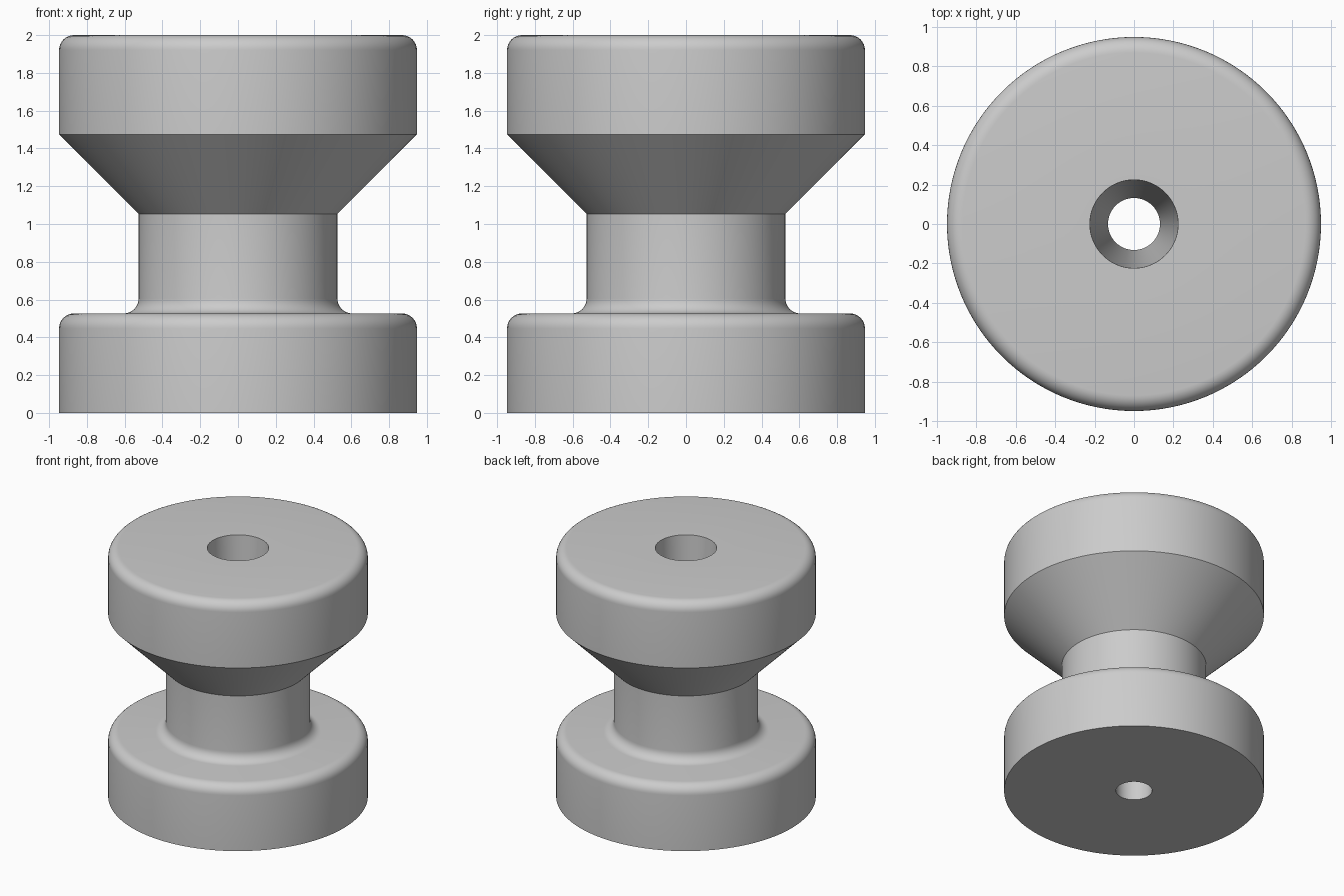
import bpy, bmesh, math
from mathutils import Matrix, Vector

cube = bpy.data.objects.get("Cube")
if cube:
    bpy.data.objects.remove(cube, do_unlink=True)

SEGMENTS = 128
UNIT = 1 / 19                 # the part is 38 steps tall
RIM, NECK, FILLET = 18, 10, 1.5
BORE_TOP, BORE_BOTTOM = 4.25, 2.5


def arc(r, z, start, end, steps=8):
    """Fillet points around the centre (r, z), angles in degrees."""
    angles = [math.radians(start + (end - start) * i / steps) for i in range(steps + 1)]
    return [(r + FILLET * math.cos(a), z + FILLET * math.sin(a)) for a in angles]


# Closed half section: base, filleted neck, flared head, tapered bore
profile = [(BORE_BOTTOM, 0), (RIM, 0)]
profile += arc(RIM - FILLET, 10 - FILLET, 0, 90)
profile += arc(NECK + FILLET, 10 + FILLET, 270, 180)
profile += [(NECK, 20), (RIM, 28)]
profile += arc(RIM - FILLET, 38 - FILLET, 0, 90)
profile += [(BORE_TOP, 38)]

# Turn the section around the z axis
bm = bmesh.new()
rings = []
for i in range(SEGMENTS):
    turn = Matrix.Rotation(math.tau * i / SEGMENTS, 3, 'Z')
    rings.append([bm.verts.new(turn @ Vector((r, 0, z)) * UNIT) for r, z in profile])
for i, ring in enumerate(rings):
    following = rings[(i + 1) % SEGMENTS]
    for j in range(len(profile)):
        k = (j + 1) % len(profile)
        bm.faces.new((ring[j], following[j], following[k], ring[k]))
bmesh.ops.recalc_face_normals(bm, faces=bm.faces)
mesh = bpy.data.meshes.new("flared_spool")
bm.to_mesh(mesh)
bm.free()

spool = bpy.data.objects.new("flared_spool", mesh)
bpy.context.collection.objects.link(spool)

# Plain grey finish
grey = bpy.data.materials.new("light_grey")
grey.use_nodes = True
colour = (0.6, 0.6, 0.6, 1)
grey.diffuse_color = colour
grey.node_tree.nodes["Principled BSDF"].inputs["Base Color"].default_value = colour
mesh.materials.append(grey)

# Smooth curved walls, crisp edges
bpy.ops.object.select_all(action='DESELECT')
spool.select_set(True)
bpy.context.view_layer.objects.active = spool
bpy.ops.object.shade_smooth_by_angle(angle=math.radians(30))
